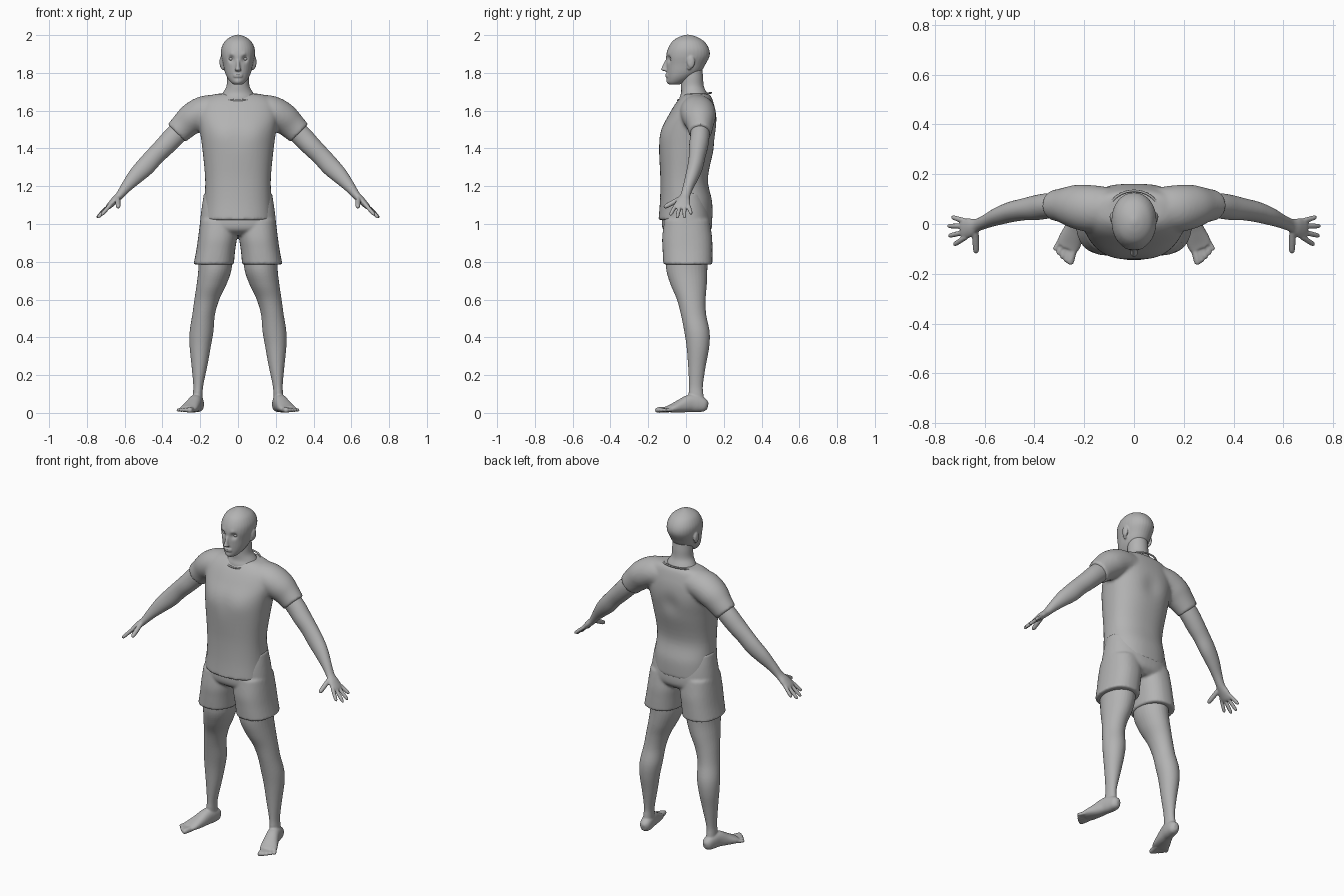
import bpy, bmesh, math
from mathutils import Vector

cube = bpy.data.objects.get("Cube")
if cube:
    bpy.data.objects.remove(cube, do_unlink=True)

grey = bpy.data.materials.new("plain grey")
grey.use_nodes = True
grey.diffuse_color = (0.45, 0.45, 0.45, 1)
grey.node_tree.nodes["Principled BSDF"].inputs["Base Color"].default_value = grey.diffuse_color

UP, DEPTH = Vector((0, 0, 1)), Vector((0, 1, 0))


def spline(rows, steps):
    """Smoothly resample rows of (x, y, z, half width, half depth)."""
    out = []
    for i in range(len(rows) - 1):
        a, b, c, d = rows[max(i - 1, 0)], rows[i], rows[i + 1], rows[min(i + 2, len(rows) - 1)]
        for k in range(steps):
            t = k / steps
            out.append([q + t * (r - p + t * (2 * p - 5 * q + 4 * r - s + t * (3 * (q - r) + s - p))) / 2
                        for p, q, r, s in zip(a, b, c, d)])
    return out + [list(rows[-1])]


def loft(bm, rows, side=1, ref=DEPTH, level=False, power=2.0, sides=32, steps=5):
    """Skin oval cross-sections along a path, with closed ends."""
    rows = spline(rows, steps)
    points = [Vector((r[0] * side, r[1], r[2])) for r in rows]
    rings = []
    for i, row in enumerate(rows):
        t = UP if level else (points[min(i + 1, len(rows) - 1)] - points[max(i - 1, 0)]).normalized()
        u = ref.cross(t).normalized()
        v = t.cross(u)
        ring = []
        for k in range(sides):
            c, s = math.cos(math.tau * k / sides), math.sin(math.tau * k / sides)
            c, s = (math.copysign(abs(w) ** (2 / power), w) for w in (c, s))
            ring.append(bm.verts.new(points[i] + u * c * row[3] + v * s * row[4]))
        rings.append(ring)
    for lo, hi in zip(rings, rings[1:]):
        for k in range(sides):
            n = (k + 1) % sides
            bm.faces.new((lo[k], lo[n], hi[n], hi[k]))
    bm.faces.new(rings[0][::-1])
    bm.faces.new(rings[-1])


def digit(bm, base, tip, radius, side, ref=DEPTH):
    """A finger or toe with a rounded tip."""
    a, b = Vector(base), Vector(tip)
    rows = [(*a.lerp(b, f), radius * w, radius * w)
            for f, w in ((0, 1), (0.5, 1), (0.85, 0.9), (0.96, 0.6), (1, 0.2))]
    loft(bm, rows, side, ref, sides=12, steps=3)


def ball(bm, centre, size):
    made = bmesh.ops.create_uvsphere(bm, u_segments=20, v_segments=12, radius=1)
    bmesh.ops.scale(bm, vec=size, verts=made["verts"])
    bmesh.ops.translate(bm, vec=centre, verts=made["verts"])


def finish(name, bm, voxel=0, smooth=0):
    """Make the object, fusing its pieces into one skin if asked."""
    bmesh.ops.recalc_face_normals(bm, faces=bm.faces)
    mesh = bpy.data.meshes.new(name)
    bm.to_mesh(mesh)
    bm.free()
    obj = bpy.data.objects.new(name, mesh)
    bpy.context.collection.objects.link(obj)
    bpy.ops.object.select_all(action="DESELECT")
    bpy.context.view_layer.objects.active = obj
    obj.select_set(True)
    if voxel:
        fuse = obj.modifiers.new("fuse", "REMESH")
        fuse.mode, fuse.voxel_size = "VOXEL", voxel
        soften = obj.modifiers.new("soften", "SMOOTH")
        soften.iterations = smooth
        for mod in ("fuse", "soften"):
            bpy.ops.object.modifier_apply(modifier=mod)
    obj.data.materials.clear()
    obj.data.materials.append(grey)
    bpy.ops.object.shade_smooth_by_angle(angle=math.radians(50))
    return obj


def dab(obj, centre, radius, push):
    """Push the skin softly around a point, on both sides."""
    for v in obj.data.vertices:
        p = Vector((abs(v.co.x), v.co.y, v.co.z))
        fall = math.exp(-((p - Vector(centre)).length / radius) ** 2)
        v.co.y += push * fall


# Head: skull, nose, lips and ears
bm = bmesh.new()
loft(bm, [(0, -.062, 1.738, .022, .025), (0, -.052, 1.75, .038, .045), (0, -.032, 1.775, .057, .068),
          (0, -.012, 1.805, .07, .09), (0, 0, 1.845, .079, .103), (0, .01, 1.89, .089, .115),
          (0, .013, 1.93, .088, .108), (0, .012, 1.967, .07, .084), (0, .01, 1.99, .04, .048),
          (0, .01, 2.002, .008, .01)], level=True, power=2.1)
loft(bm, [(0, -.085, 1.806, .012, .012), (0, -.111, 1.815, .016, .02), (0, -.109, 1.832, .011, .018),
          (0, -.099, 1.865, .009, .012), (0, -.09, 1.885, .008, .008)], level=True, sides=16)
for z in (1.781, 1.791):
    ball(bm, (0, -.097, z), (.026, .012, .006))
for s in (1, -1):
    ball(bm, (s * .087, .026, 1.857), (.011, .021, .034))
    ball(bm, (s * .08, .018, 1.83), (.008, .012, .016))
head = finish("head", bm, .0045, 3)
for centre, radius, push in (((.036, -.095, 1.874), .017, .016), ((.034, -.1, 1.897), .014, -.005),
                             ((0, -.1, 1.751), .018, -.006), ((.1, .02, 1.86), .009, .005)):
    dab(head, centre, radius, push)

bm = bmesh.new()
for s in (1, -1):
    ball(bm, (s * .036, -.073, 1.874), (.015, .013, .01))
finish("eyes", bm)

# Neck, spreading towards the shoulders
bm = bmesh.new()
loft(bm, [(0, .045, 1.6, .1, .08), (0, .046, 1.66, .1, .082), (0, .042, 1.695, .08, .068),
          (0, .034, 1.73, .061, .06), (0, .032, 1.78, .058, .058), (0, .03, 1.83, .055, .055)], level=True)
finish("neck", bm)

# Shirt: body and short sleeves in one skin
bm = bmesh.new()
loft(bm, [(0, -.003, 1.02, .184, .143), (0, 0, 1.12, .178, .138), (0, -.01, 1.24, .174, .126),
          (0, .003, 1.4, .189, .145), (0, .018, 1.5, .203, .147), (0, .035, 1.58, .215, .125),
          (0, .046, 1.64, .2, .1), (0, .055, 1.675, .16, .078), (0, .058, 1.69, .11, .06)],
     level=True, power=2.3, sides=48)
for s in (1, -1):
    loft(bm, [(.08, .06, 1.605, .08, .085), (.17, .062, 1.595, .085, .094), (.235, .07, 1.563, .083, .088),
              (.285, .075, 1.52, .073, .07), (.325, .075, 1.481, .066, .06)], s)
shirt = finish("shirt", bm, .009, 5)
dab(shirt, (.09, -.12, 1.47), .07, -.006)
dab(shirt, (0, .16, 1.48), .06, -.012)

# Neckline band, lower at the front
bm = bmesh.new()
band = [Vector((.103 * math.cos(a), .045 - .088 * math.sin(a), 1.675 - .02 * math.sin(a)))
        for a in (math.tau * k / 40 for k in range(41))]
loft(bm, [(*p, .005, .005) for p in band], ref=UP, sides=8, steps=1)
finish("neckline", bm)

# Shorts: seat and two loose legs
bm = bmesh.new()
loft(bm, [(0, .005, 1.165, .18, .1), (0, .004, 1.1, .19, .122), (0, .005, 1.02, .2, .133),
          (0, .006, .97, .198, .127), (0, .01, .94, .15, .09)][::-1], level=True, power=2.3, sides=48)
for s in (1, -1):
    loft(bm, [(.129, .01, .785, .107, .13), (.118, .008, .86, .103, .132), (.108, .006, .93, .103, .132),
              (.1, .005, 1.02, .1, .12)], s, level=True, power=2.3)
finish("shorts", bm, .008, 3)

for side, label in ((1, "left"), (-1, "right")):
    # Leg, foot and toes
    bm = bmesh.new()
    loft(bm, [(.215, .06, .035, .03, .042), (.213, .053, .1, .026, .039), (.21, .053, .15, .027, .037),
              (.204, .058, .25, .042, .047), (.2, .063, .35, .056, .06), (.193, .058, .43, .063, .067),
              (.182, .04, .52, .06, .067), (.165, .028, .6, .066, .076), (.14, .014, .68, .079, .096),
              (.122, .004, .76, .088, .109), (.118, .005, .86, .09, .112)], side, level=True)
    loft(bm, [(.207, .115, .036, .012, .018), (.21, .098, .04, .029, .034), (.216, .06, .048, .035, .045),
              (.225, .02, .05, .037, .046), (.24, -.025, .037, .042, .036), (.258, -.07, .025, .048, .023),
              (.268, -.095, .02, .045, .016)], side, UP, power=2.3)
    for k in range(5):
        f = k / 4
        digit(bm, (.242 + .056 * f, -.09 + .022 * f, .018), (.258 + .063 * f, -.164 + .058 * f ** 1.3, .014),
              .016 - .006 * f ** .5, side, UP)
    finish(label + "_leg", bm, .005, 3)

    # Arm, palm, fingers and thumb
    bm = bmesh.new()
    loft(bm, [(.27, .075, 1.53, .056, .05), (.34, .073, 1.462, .056, .051), (.39, .066, 1.41, .053, .05),
              (.44, .059, 1.36, .05, .044), (.49, .049, 1.305, .05, .041), (.54, .033, 1.255, .043, .036),
              (.59, .012, 1.198, .03, .028), (.628, -.004, 1.15, .021, .026), (.657, -.014, 1.121, .019, .037),
              (.682, -.02, 1.095, .015, .041), (.693, -.022, 1.083, .01, .036)], side)
    for y, tip in ((-.052, (.724, -.084, 1.046)), (-.031, (.745, -.048, 1.031)),
                   (-.009, (.748, -.008, 1.032)), (.011, (.733, .028, 1.052))):
        digit(bm, (.674, y, 1.103), tip, .0105, side)
    digit(bm, (.637, -.02, 1.14), (.634, -.118, 1.087), .0135, side, UP)
    finish(label + "_arm", bm, .004, 3)
